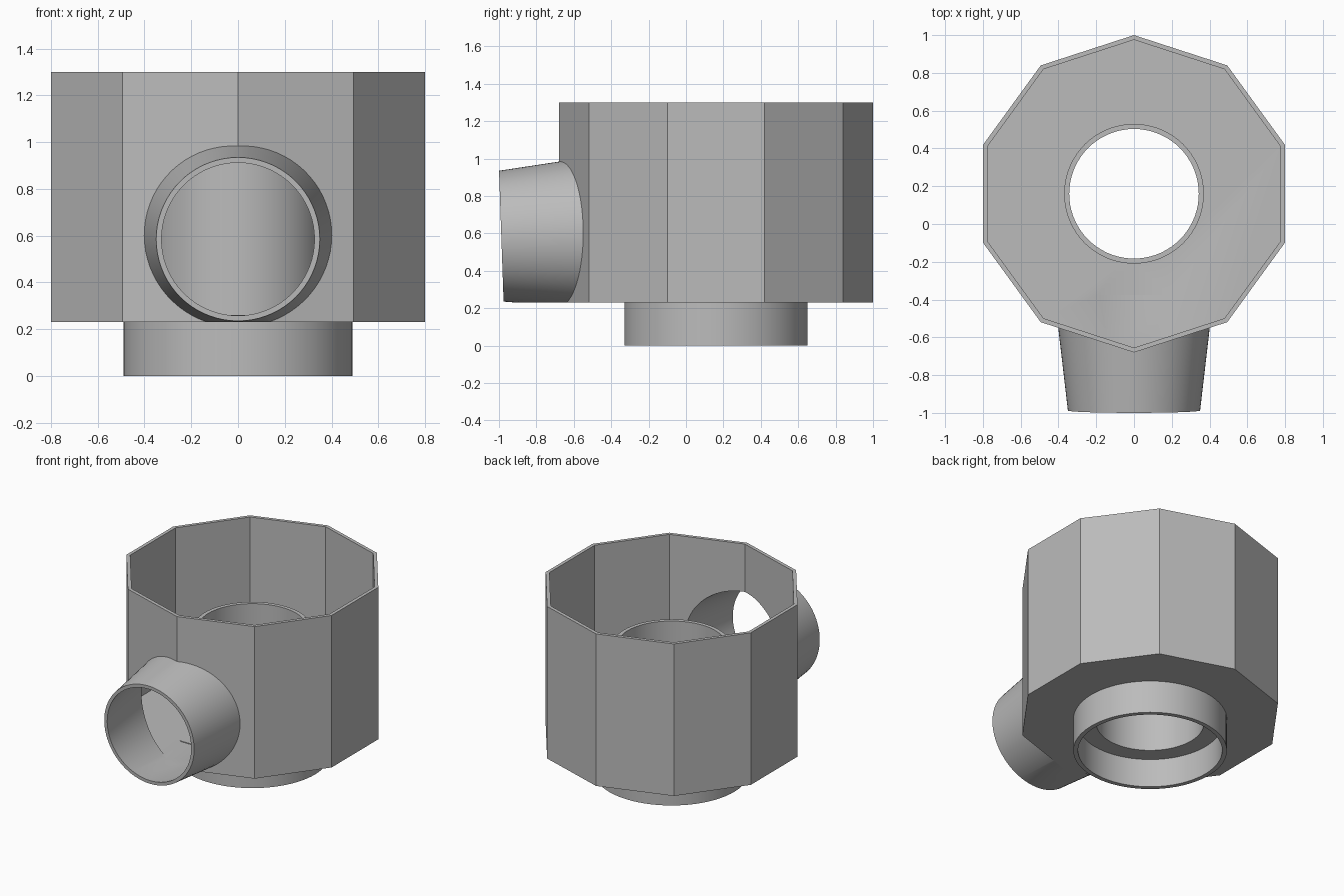
import bpy, bmesh, math
from mathutils import Matrix, Vector

if "Cube" in bpy.data.objects:
    bpy.data.objects.remove(bpy.data.objects["Cube"])

CY = 0.16  # centre of the decagonal housing in y

grey = bpy.data.materials.new("plain grey")
grey.diffuse_color = (0.5, 0.5, 0.5, 1)
grey.use_nodes = True
grey.node_tree.nodes["Principled BSDF"].inputs["Base Color"].default_value = grey.diffuse_color


def lathe(name, profile, segs, matrix, capped=False):
    """Revolve (radius, height) points; closed ring section, or capped solid."""
    bm = bmesh.new()
    rings = []
    for r, z in profile:
        rings.append([bm.verts.new((r * math.cos(a), r * math.sin(a), z))
                      for a in (math.pi / 2 + 2 * math.pi * i / segs for i in range(segs))])
    pairs = list(zip(rings, rings[1:]))
    if capped:
        bm.faces.new(rings[0])
        bm.faces.new(rings[-1])
    else:
        pairs.append((rings[-1], rings[0]))
    for a, b in pairs:
        for i in range(segs):
            j = (i + 1) % segs
            bm.faces.new((a[i], a[j], b[j], b[i]))
    bmesh.ops.recalc_face_normals(bm, faces=bm.faces)
    bm.transform(matrix)
    mesh = bpy.data.meshes.new(name)
    bm.to_mesh(mesh)
    bm.free()
    mesh.materials.append(grey)
    ob = bpy.data.objects.new(name, mesh)
    bpy.context.collection.objects.link(ob)
    return ob


def cut(ob, *cutters):
    bpy.context.view_layer.objects.active = ob
    for c in cutters:
        m = ob.modifiers.new("cut", 'BOOLEAN')
        m.operation, m.solver, m.object = 'DIFFERENCE', 'EXACT', c
        bpy.ops.object.modifier_apply(modifier=m.name)


def smooth(ob):
    bpy.ops.object.select_all(action='DESELECT')
    ob.select_set(True)
    bpy.context.view_layer.objects.active = ob
    bpy.ops.object.shade_smooth_by_angle(angle=math.radians(30))


centre = Matrix.Translation((0, CY, 0))
# Side spout axis: starts at the mouth, runs inward and slightly upward
tilt = math.radians(2)
axis = Vector((0, math.cos(tilt), math.sin(tilt)))
spout_m = Matrix.Translation((0, -0.9875, 0.585)) @ axis.to_track_quat('Z', 'Y').to_matrix().to_4x4()

# Cutters
cavity = lathe("cavity_cutter", [(0.815, 0.26), (0.815, 1.5)], 10, centre, True)
drain = lathe("drain_cutter", [(0.36, 0.1), (0.36, 0.5)], 64, centre, True)
core = lathe("core_cutter", [(0.828, 0.1), (0.828, 1.5)], 10, centre, True)
below = lathe("below_cutter", [(3, -1), (3, 0.23)], 4, centre, True)
bore_floor = lathe("bore_floor_cutter", [(3, -1), (3, 0.255)], 4, centre, True)
bore = lathe("bore_cutter", [(0.3247, -0.02), (0.396, 0.6)], 72, spout_m, True)
bore_in_wall = lathe("wall_bore_cutter", [(0.3247, -0.02), (0.396, 0.6)], 72, spout_m, True)
cut(bore_in_wall, bore_floor)

# Decagonal open housing
housing = lathe("housing", [(0.84, 0.23), (0.84, 1.30)], 10, centre, True)
cut(housing, cavity, drain, bore_in_wall)

# Tapered side spout, trimmed level with the housing underside
spout = lathe("side_spout", [(0.35, 0), (0.42, 0.6)], 72, spout_m, True)
cut(spout, bore_in_wall, core, below)

# Bottom collar with the inner standing tube
collar = lathe("collar_and_inner_tube",
               [(0.49, 0), (0.49, 0.24), (0.37, 0.24), (0.37, 0.91),
                (0.343, 0.91), (0.343, 0.20), (0.46, 0.20), (0.46, 0)], 72, centre)

for c in (cavity, drain, core, below, bore_floor, bore, bore_in_wall):
    bpy.data.objects.remove(c, do_unlink=True)
for ob in (housing, spout, collar):
    smooth(ob)
